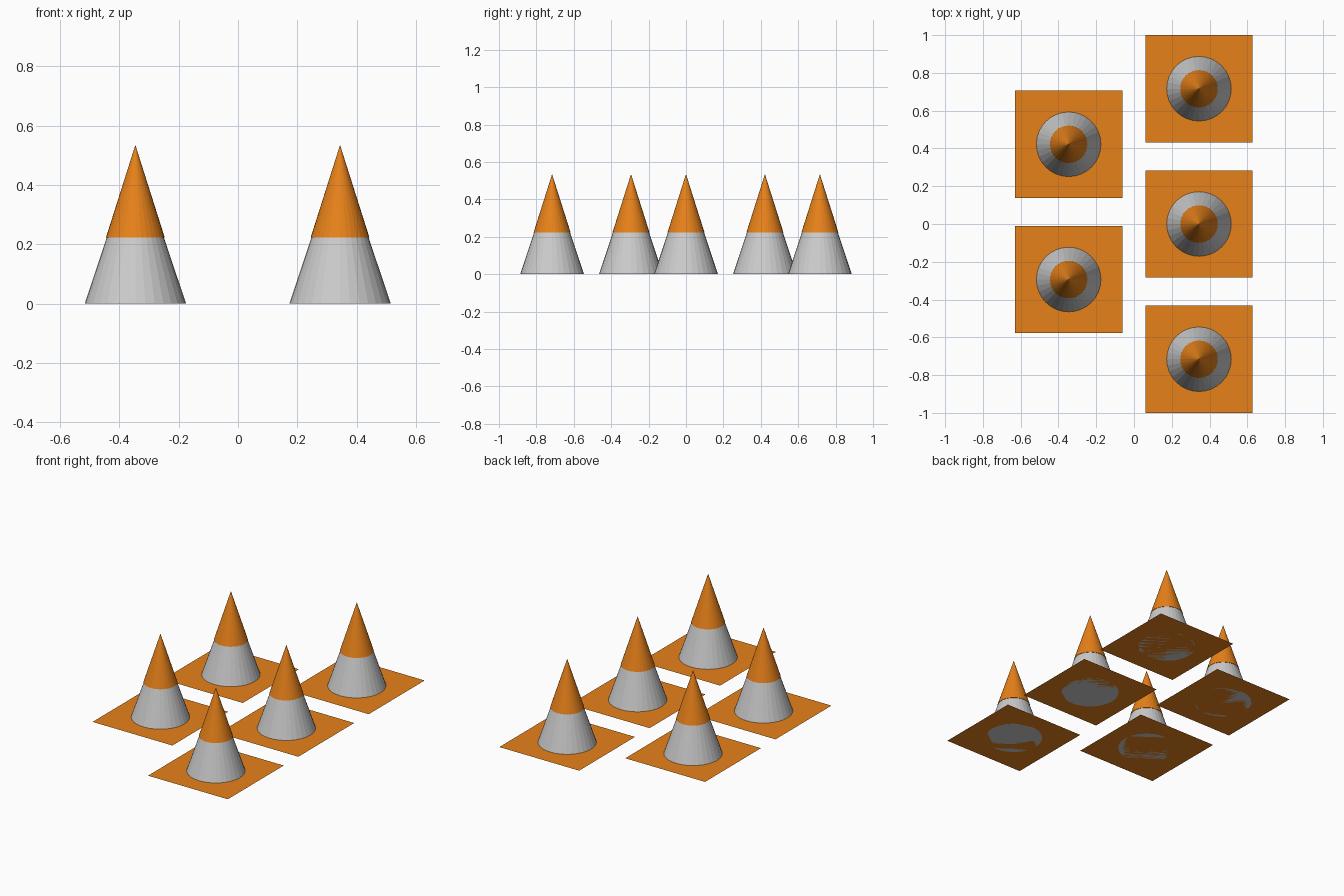
import bpy

if "Cube" in bpy.data.objects:
    bpy.data.objects.remove(bpy.data.objects["Cube"])

SIDES = 32


def material(name, color):
    m = bpy.data.materials.new(name)
    m.diffuse_color = color
    m.use_nodes = True
    m.node_tree.nodes["Principled BSDF"].inputs["Base Color"].default_value = m.diffuse_color
    return m


orange = material("orange", (0.80, 0.22, 0.01, 1))
white = material("pale_grey", (0.62, 0.62, 0.62, 1))


def finish(name, mat):
    ob = bpy.context.object
    ob.name = name
    ob.data.materials.append(mat)
    return ob


def traffic_cone(x, y):
    # thin square base sheet
    bpy.ops.mesh.primitive_plane_add(size=0.568, location=(x, y, 0))
    finish("base_sheet", orange)
    # pale lower body, running slightly up into the tip
    bpy.ops.mesh.primitive_cone_add(vertices=SIDES, radius1=0.171, radius2=0.094,
                                    depth=0.23, location=(x, y, 0.115))
    finish("lower_body", white)
    # orange tip with a slight overhang
    z0, z1 = 0.223, 0.535
    bpy.ops.mesh.primitive_cone_add(vertices=SIDES, radius1=0.099, radius2=0,
                                    depth=z1 - z0, location=(x, y, (z0 + z1) / 2))
    finish("tip", orange)


# row of three on the right, two staggered on the left
for y in (-0.716, 0, 0.716):
    traffic_cone(0.344, y)
for y in (-0.294, 0.422):
    traffic_cone(-0.346, y)
